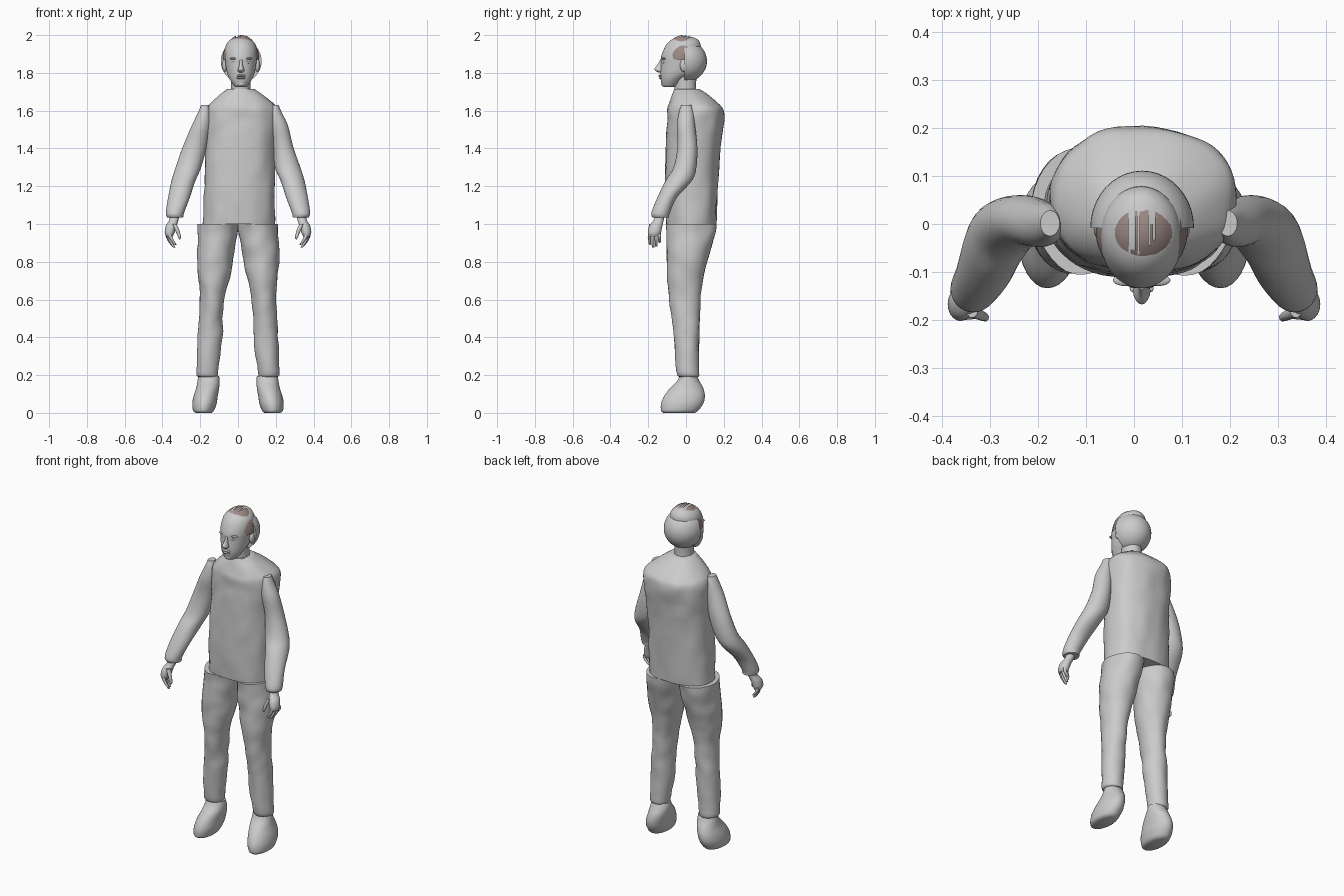
import bpy, bmesh, math, random
from mathutils import Vector, Matrix, noise

random.seed(4)
cube = bpy.data.objects.get("Cube")
if cube:
    bpy.data.objects.remove(cube, do_unlink=True)


def material(name, rgb):
    m = bpy.data.materials.new(name)
    m.use_nodes = True
    m.diffuse_color = (*rgb, 1)
    m.node_tree.nodes["Principled BSDF"].inputs["Base Color"].default_value = (*rgb, 1)
    return m


GREY = material("plain grey", (0.6, 0.6, 0.6))
BROWN = material("hair brown", (0.33, 0.25, 0.23))


def finish(name, bm, mat=GREY, angle=45):
    bmesh.ops.recalc_face_normals(bm, faces=bm.faces)
    mesh = bpy.data.meshes.new(name)
    bm.to_mesh(mesh)
    bm.free()
    mesh.materials.append(mat)
    ob = bpy.data.objects.new(name, mesh)
    bpy.context.collection.objects.link(ob)
    bpy.ops.object.select_all(action='DESELECT')
    bpy.context.view_layer.objects.active = ob
    ob.select_set(True)
    bpy.ops.object.shade_smooth_by_angle(angle=math.radians(angle))
    return ob


def spline(rows, steps):
    """Smoothly resample rows of numbers (Catmull-Rom)."""
    rows = [Vector(r) for r in rows]
    out = []
    for i in range(len(rows) - 1):
        b, c = rows[i], rows[i + 1]
        a, d = rows[max(i - 1, 0)], rows[min(i + 2, len(rows) - 1)]
        for s in range(steps):
            t = s / steps
            out.append(b + (c - a) * t / 2 + (a * 2 - b * 5 + c * 4 - d) * t * t / 2
                       + (b * 3 - a - c * 3 + d) * t ** 3 / 2)
    return out + [rows[-1]]


def loft(name, rows, side=1, sides=32, steps=4, power=2.0, bumps=0.0, mat=GREY):
    """Stack rounded rings given as (z, x min, x max, y min, y max)."""
    bm = bmesh.new()
    rings = []
    for z, x0, x1, y0, y1 in spline(rows, steps):
        ring = []
        for k in range(sides):
            a = math.tau * k / sides
            c, s = math.cos(a), math.sin(a)
            u = math.copysign(abs(c) ** (2 / power), c)
            v = math.copysign(abs(s) ** (2 / power), s)
            p = Vector((side * ((x0 + x1) + (x1 - x0) * u) / 2, ((y0 + y1) + (y1 - y0) * v) / 2, z))
            n = noise.noise(p * 13) * bumps
            ring.append(bm.verts.new(p + Vector((c * side * n, s * n, 0))))
        rings.append(ring)
    for lo, hi in zip(rings, rings[1:]):
        for k in range(sides):
            j = (k + 1) % sides
            bm.faces.new((lo[k], lo[j], hi[j], hi[k]))
    bm.faces.new(rings[0])
    bm.faces.new(rings[-1])
    return finish(name, bm, mat)


def ball(name, centre, size, segments=24):
    bm = bmesh.new()
    bmesh.ops.create_uvsphere(bm, u_segments=segments, v_segments=segments // 2, radius=1,
                              matrix=Matrix.LocRotScale(Vector(centre), None, Vector(size)))
    return finish(name, bm)


# Loose jumper body
loft("torso", [
    (1.0, -.185, .195, -.105, .16), (1.2, -.18, .195, -.112, .17),
    (1.4, -.175, .2, -.106, .182), (1.53, -.175, .21, -.1, .2),
    (1.6, -.17, .21, -.098, .2), (1.635, -.15, .19, -.09, .175),
    (1.68, -.105, .135, -.075, .12), (1.715, -.055, .085, -.06, .07),
], sides=56, power=2.3, bumps=.007)

# Limbs, written for the left side and mirrored for the right
for side, word in ((1, "left"), (-1, "right")):
    dx = .02 if side > 0 else 0
    loft(word + "_trouser_leg", [
        (.19, .115, .205, -.035, .06), (.22, .105, .22, -.05, .067),
        (.4, .082, .212, -.065, .07), (.5, .08, .205, -.075, .072),
        (.62, .07, .2, -.09, .078), (.72, .045, .212, -.098, .092),
        (.82, .026, .218, -.1, .118), (.92, .01, .213, -.103, .148),
        (1.0, 0, .21, -.105, .162),
    ], side, sides=36, bumps=.007)

    loft(word + "_shoe", [
        (0, .14, .225, -.12, .045), (.012, .127, .238, -.132, .065),
        (.05, .113, .242, -.132, .092), (.09, .107, .235, -.115, .1),
        (.13, .1, .222, -.085, .092), (.165, .097, .215, -.05, .073),
        (.195, .1, .21, -.033, .058),
    ], side)

    loft(word + "_sleeve", [
        (1.035, .29, .375, -.178, -.09), (1.06, .285, .382, -.183, -.085),
        (1.14, .255, .37, -.152, -.048), (1.23, .225, .352, -.108, .032),
        (1.3, .195, .33, -.066, .055), (1.41, .165 + dx, .292, -.045, .06),
        (1.52, .145 + dx, .245 + dx, -.048, .048),
        (1.59, .145 + dx, .212 + dx, -.038, .04), (1.63, .155 + dx, .195 + dx, -.025, .028),
    ], side, sides=28)

    loft(word + "_hand", [
        (1.05, .31, .36, -.162, -.11), (1.02, .315, .365, -.172, -.118),
        (.99, .325, .382, -.195, -.125), (.955, .335, .388, -.202, -.132),
        (.935, .345, .38, -.198, -.138),
    ], side, sides=20)

    # Curled fingers side by side, and a thumb on the inside
    for i, finger in enumerate(("index", "middle", "ring", "little")):
        y = -.192 + .017 * i
        drop = (.05, .065, .06, .04)[i]
        shift = .006 * i
        loft(f"{word}_{finger}_finger", [
            (.95, .352 + shift / 2, .374 + shift / 2, y - .009, y + .009),
            (.95 - drop * .55, .344 + shift, .363 + shift, y - .008, y + .008),
            (.945 - drop, .327 + shift, .341 + shift, y - .006, y + .008),
            (.94 - drop, .326 + shift, .333 + shift, y - .002, y + .004),
        ], side, sides=10)
    loft(word + "_thumb", [
        (1.0, .325, .35, -.195, -.165), (.965, .31, .332, -.2, -.178),
        (.93, .302, .317, -.203, -.186), (.918, .307, .312, -.2, -.192),
    ], side, sides=10)

# Neck and head
loft("neck", [
    (1.64, -.06, .09, -.065, .075), (1.7, -.038, .068, -.06, .055),
    (1.78, -.038, .068, -.065, .055),
], sides=28)
loft("head", [
    (1.725, -.01, .04, -.115, -.07), (1.733, -.022, .052, -.126, -.045),
    (1.765, -.043, .073, -.134, -.01), (1.8, -.058, .088, -.136, .04),
    (1.85, -.067, .097, -.133, .06), (1.88, -.07, .1, -.133, .07),
    (1.92, -.07, .1, -.12, .078), (1.955, -.06, .09, -.1, .076),
    (1.98, -.035, .065, -.07, .058), (1.992, 0, .03, -.03, .025),
], sides=40)

# Face
loft("nose", [
    (1.803, .006, .026, -.148, -.115), (1.812, -.002, .034, -.162, -.115),
    (1.822, .001, .031, -.167, -.115), (1.845, .007, .025, -.15, -.115),
    (1.87, .009, .023, -.137, -.115),
], sides=16)
for z, depth in ((1.785, -.135), (1.773, -.133)):
    ball("upper_lip" if z > 1.78 else "lower_lip", (.016, depth, z), (.025, .011, .006))
ball("chin", (.016, -.116, 1.742), (.024, .016, .014))
for side, word in ((1, "left"), (-1, "right")):
    ball(word + "_eye", (.016 + side * .032, -.114, 1.856), (.014, .012, .008))
    ball(word + "_brow", (.016 + side * .034, -.117, 1.876), (.026, .012, .006))
    ball(word + "_ear", (.016 + side * .086, -.012, 1.84), (.014, .02, .034))

# Rounded shell behind the ears
bm = bmesh.new()
centre = Vector((.017, -.008, 1.862))
bmesh.ops.create_uvsphere(bm, u_segments=40, v_segments=24, radius=1,
                          matrix=Matrix.LocRotScale(centre, None, Vector((.108, .119, .112))))
bmesh.ops.bisect_plane(bm, geom=bm.verts[:] + bm.edges[:] + bm.faces[:], plane_co=centre,
                       plane_no=(0, -1, 0), clear_outer=True)
bmesh.ops.holes_fill(bm, edges=[e for e in bm.edges if e.is_boundary])
finish("back_of_head", bm)

# Hair: many thin strips combed over the crown, with a bare patch on top
bm = bmesh.new()
middle, radii = Vector((.016, -.012, 1.87)), Vector((.096, .104, .131))
lanes = 64
for lane in range(lanes):
    turn = math.pi * (lane + .5) / lanes
    wide = math.pi / lanes * .55
    start = random.uniform(-.03, .03)
    end = random.uniform(-.012, .012)
    row = []
    for s in range(31):
        pitch = math.pi * s / 30
        pair = []
        for t in (turn - wide, turn + wide):
            d = Vector((math.cos(t), -math.sin(t) * math.cos(pitch), math.sin(t) * math.sin(pitch)))
            pair.append(middle + Vector(a * b for a, b in zip(d, radii)))
        row.append(pair)
    for (a, b), (c, d) in zip(row, row[1:]):
        m = (a + b + c + d) / 4
        over = abs(m.x - .016)
        line = max(1.95 - (m.y + .1) * 2.6, 1.815) + start
        bare = over < .03 and -.035 + start < m.y < .06 and over > .011 + start * .3
        rear = .06 + start if m.z > 1.965 else .0 + end
        if m.z > line and m.y < rear and not bare:
            bm.faces.new([bm.verts.new(p) for p in (a, b, d, c)])
bmesh.ops.remove_doubles(bm, verts=bm.verts, dist=.0001)
finish("hair", bm, BROWN, 60)
